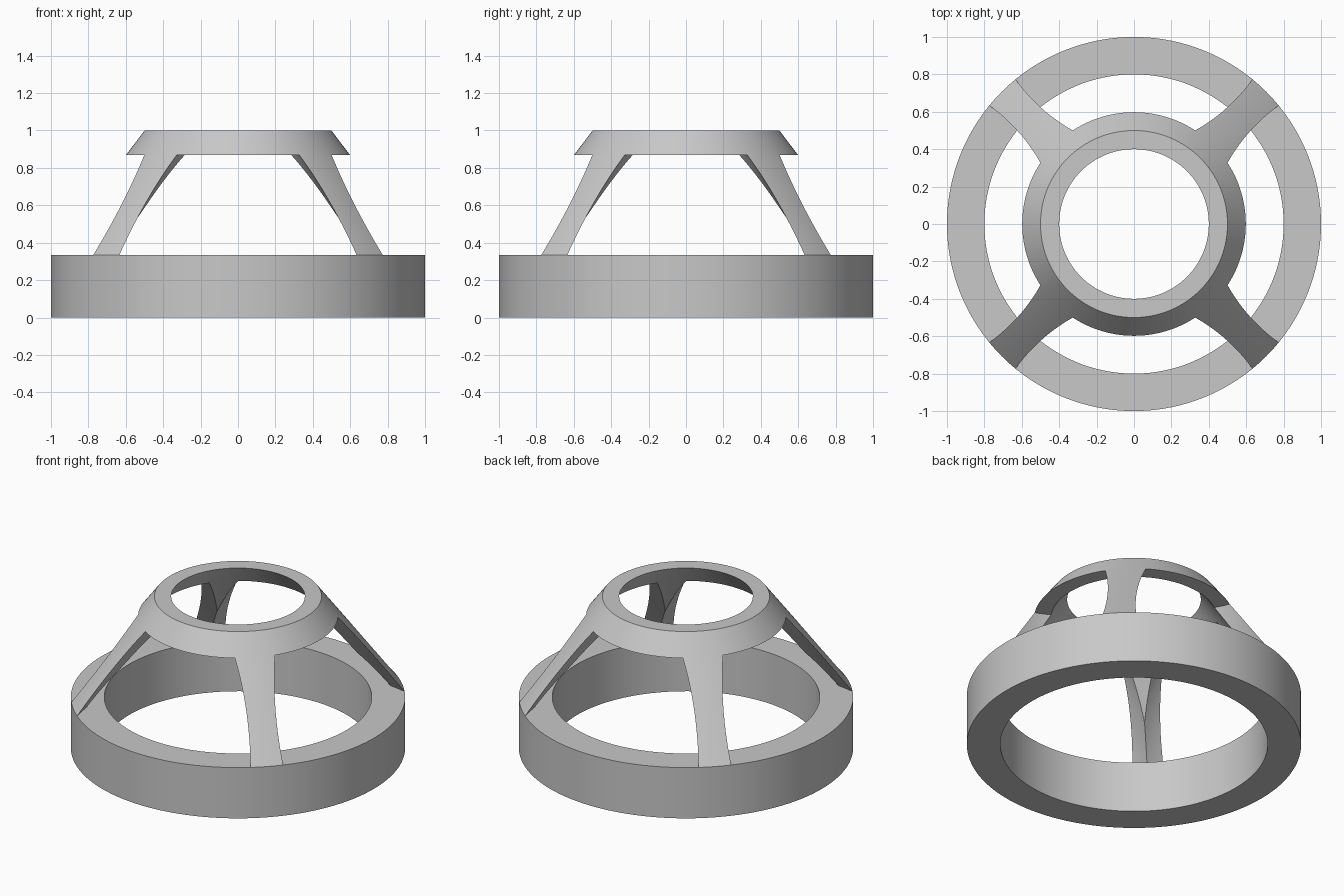
import bpy, bmesh, math
from mathutils import Matrix

cube = bpy.data.objects.get("Cube")
if cube:
    bpy.data.objects.remove(cube, do_unlink=True)

SEGMENTS = 128
BASE_TOP, LEDGE, TOP = 0.335, 0.87, 1.0

grey = bpy.data.materials.new("plain_grey")
grey.use_nodes = True
grey.diffuse_color = (0.58, 0.58, 0.58, 1)
grey.node_tree.nodes["Principled BSDF"].inputs["Base Color"].default_value = grey.diffuse_color


def make_object(name, bm):
    bmesh.ops.recalc_face_normals(bm, faces=bm.faces[:])
    mesh = bpy.data.meshes.new(name)
    bm.to_mesh(mesh)
    bm.free()
    mesh.materials.append(grey)
    obj = bpy.data.objects.new(name, mesh)
    bpy.context.collection.objects.link(obj)
    return obj


def revolve(name, profile):
    """Closed (radius, height) profile turned around the z axis."""
    bm = bmesh.new()
    rings = []
    for i in range(SEGMENTS):
        a = math.tau * i / SEGMENTS
        rings.append([bm.verts.new((r * math.cos(a), r * math.sin(a), z)) for r, z in profile])
    n = len(profile)
    for i in range(SEGMENTS):
        here, there = rings[i], rings[(i + 1) % SEGMENTS]
        for j in range(n):
            k = (j + 1) % n
            bm.faces.new((here[j], there[j], there[k], here[k]))
    return make_object(name, bm)


def window_cutter(index):
    """Upright tapered plug that opens one side of the conical shell."""
    low, wide, narrow, offset = BASE_TOP - 0.05, 0.657, 0.342, 0.6
    wide += (wide - narrow) / (LEDGE - BASE_TOP) * 0.05
    bm = bmesh.new()
    place = Matrix.Rotation(index * math.pi / 2, 4, 'Z') @ Matrix.Translation(
        (0, -offset, (low + LEDGE) / 2))
    bmesh.ops.create_cone(bm, cap_ends=True, segments=SEGMENTS, radius1=wide,
                          radius2=narrow, depth=LEDGE - low, matrix=place)
    cutter = make_object("window_cutter", bm)
    cutter.hide_render = True
    return cutter


# Heavy ring at the bottom
base = revolve("base_ring", [(0.8, 0), (1, 0), (1, BASE_TOP), (0.8, BASE_TOP)])

# Conical shell, cut into a collar with four flared struts
shell = revolve("collar_and_struts", [(0.9, BASE_TOP), (1, BASE_TOP), (0.5, TOP), (0.4, TOP)])
cutters = [window_cutter(i) for i in range(4)]
for cutter in cutters:
    cut = shell.modifiers.new("window", 'BOOLEAN')
    cut.operation = 'DIFFERENCE'
    cut.solver = 'EXACT'
    cut.object = cutter
bpy.context.view_layer.update()
evaluated = shell.evaluated_get(bpy.context.evaluated_depsgraph_get())
result = bpy.data.meshes.new_from_object(evaluated)
shell.modifiers.clear()
shell.data = result
for cutter in cutters:
    bpy.data.objects.remove(cutter, do_unlink=True)

# Smooth round walls, crisp rims
bpy.ops.object.select_all(action='DESELECT')
for obj in (base, shell):
    obj.select_set(True)
bpy.context.view_layer.objects.active = shell
bpy.ops.object.shade_smooth_by_angle(angle=math.radians(20))
